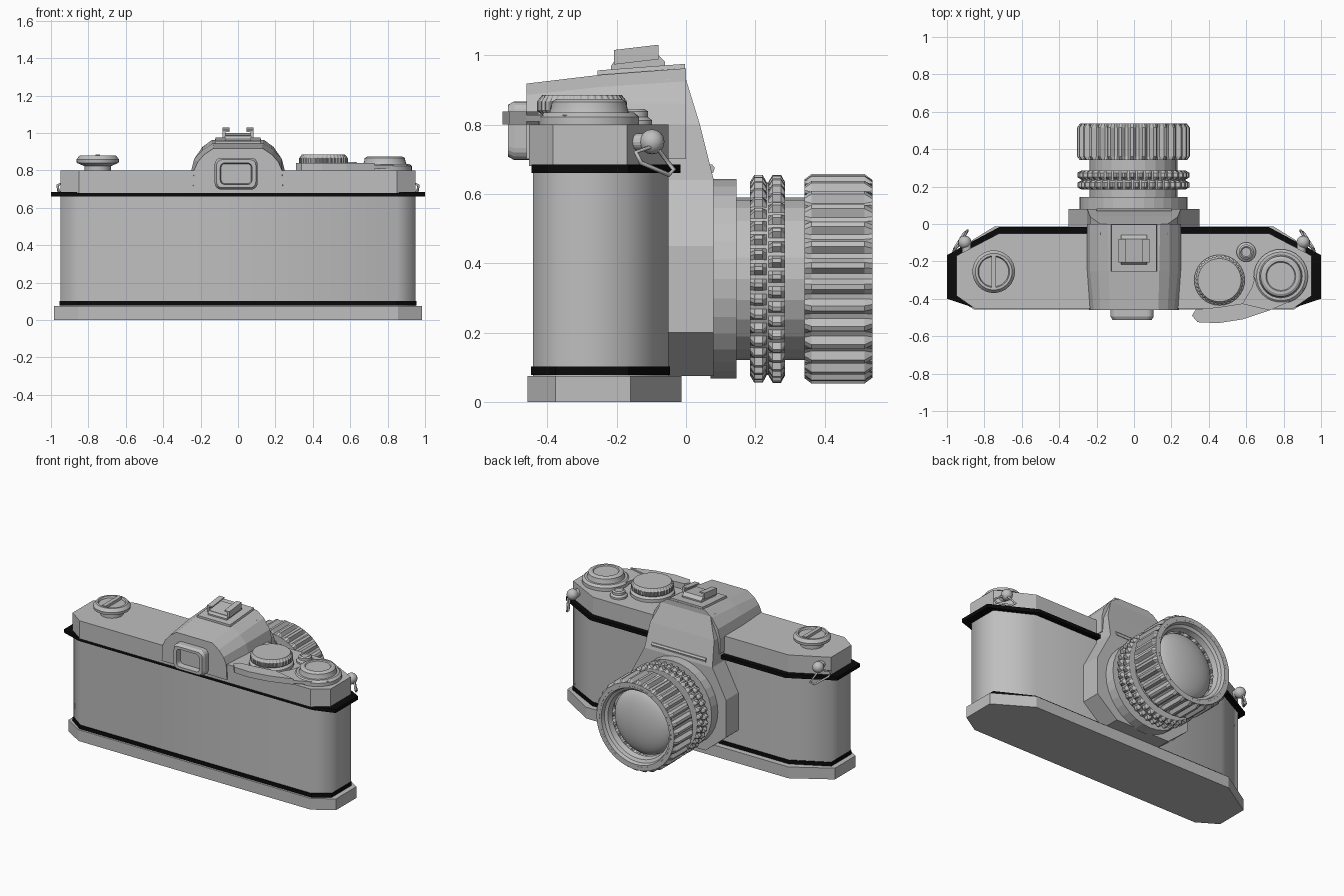
import bpy, bmesh, math

if "Cube" in bpy.data.objects:
    bpy.data.objects.remove(bpy.data.objects["Cube"])


def material(name, c):
    m = bpy.data.materials.new(name)
    m.diffuse_color = (c[0], c[1], c[2], 1)
    m.use_nodes = True
    m.node_tree.nodes["Principled BSDF"].inputs["Base Color"].default_value = m.diffuse_color
    return m


GREY = material("grey", (0.52, 0.52, 0.52))
BLACK = material("black", (0.003, 0.003, 0.003))


def finish(name, bm, mat=GREY, smooth=None):
    bmesh.ops.remove_doubles(bm, verts=bm.verts, dist=1e-5)
    bmesh.ops.recalc_face_normals(bm, faces=bm.faces)
    me = bpy.data.meshes.new(name)
    bm.to_mesh(me)
    bm.free()
    me.materials.append(mat)
    ob = bpy.data.objects.new(name, me)
    bpy.context.collection.objects.link(ob)
    if smooth:
        bpy.ops.object.select_all(action='DESELECT')
        ob.select_set(True)
        bpy.context.view_layer.objects.active = ob
        bpy.ops.object.shade_smooth_by_angle(angle=math.radians(smooth))
    return ob


def loft(name, rings, mat=GREY, smooth=None):
    """Skin equal-length closed rings and cap both ends."""
    bm = bmesh.new()
    vs = [[bm.verts.new(p) for p in r] for r in rings]
    n = len(vs[0])
    for a, b in zip(vs, vs[1:]):
        for i in range(n):
            j = (i + 1) % n
            bm.faces.new((a[i], a[j], b[j], b[i]))
    bm.faces.new(vs[0])
    bm.faces.new(vs[-1])
    return finish(name, bm, mat, smooth)


def prism(name, pts, z0, z1, mat=GREY, smooth=None):
    return loft(name, [[(x, y, z) for x, y in pts] for z in (z0, z1)], mat, smooth)


def lathe(name, prof, centre, axis='Z', segs=32, teeth=0, depth=0.0, phase=0, smooth=None):
    """Spin (radius, height) points; a third value of 1 marks knurled points."""
    bm = bmesh.new()
    if teeth:
        segs = teeth * 4
    rings = []
    for p in prof:
        ring = []
        for i in range(segs):
            a = 2 * math.pi * i / segs
            r = p[0]
            if teeth and len(p) > 2 and (i + phase) % 4 < 2:
                r -= depth
            u, v = r * math.cos(a), r * math.sin(a)
            q = (u, v, p[1]) if axis == 'Z' else (u, p[1], v)
            ring.append(bm.verts.new([q[k] + centre[k] for k in range(3)]))
        rings.append(ring)
    for a, b in zip(rings, rings[1:]):
        for i in range(segs):
            j = (i + 1) % segs
            bm.faces.new((a[i], a[j], b[j], b[i]))
    return finish(name, bm, GREY, smooth)


def outline(w, yb, yf, bx=0.10, by=0.07, fx=0.23, fy=0.12):
    half = [(w - bx, yb), (w, yb + by), (w, yf - fy), (w - fx, yf)]
    return half + [(-x, y) for x, y in reversed(half)]


# body slabs
prism("base_plate", outline(0.985, -0.457, -0.013, 0.13, 0.08, 0.24, 0.147), 0, 0.075)
prism("body", outline(0.95, -0.442, -0.05), 0.07, 0.67, smooth=70)
prism("lower_trim", outline(0.954, -0.447, -0.046), 0.077, 0.102, BLACK)
prism("upper_trim", outline(1.0, -0.446, -0.016, 0.14, 0.046, 0.28, 0.15), 0.66, 0.684, BLACK)
prism("top_plate", outline(0.95, -0.453, -0.05), 0.68, 0.80)

# mirror box with angled sides and sloping nose
box = [(0.075, 0.20, 0.08), (0.20, 0.35, 0.08), (0.45, 0.35, 0.08),
       (0.64, 0.25, 0.08), (0.80, 0.235, 0.04), (0.93, 0.18, 0.0)]
loft("mirror_box", [[(-h, -0.06, z), (h, -0.06, z), (h, y, z), (-h, y, z)] for z, h, y in box])
loft("nose_lip", [[(-h, y - 0.03, z), (h, y - 0.03, z), (h, y, z), (-h, y, z)]
                  for z, h, y in [(0.66, 0.20, 0.078), (0.675, 0.20, 0.083), (0.685, 0.20, 0.075)]])


# viewfinder hump, lofted back to front
def section(y, half):
    return [(x, y, z) for x, z in half] + [(-x, y, z) for x, z in reversed(half)]


loft("viewfinder_hump", [
    section(-0.46, [(0.24, 0.70), (0.235, 0.80), (0.215, 0.845), (0.18, 0.885), (0.13, 0.918)]),
    section(-0.25, [(0.25, 0.70), (0.25, 0.80), (0.235, 0.86), (0.19, 0.908), (0.135, 0.943)]),
    section(0.0, [(0.25, 0.70), (0.25, 0.80), (0.235, 0.86), (0.19, 0.925), (0.14, 0.962)])])
loft("roof_plate", [section(-0.255, [(0.125, 0.93), (0.12, 0.956)]),
                    section(-0.003, [(0.125, 0.95), (0.12, 0.975)])])

# accessory shoe
loft("shoe_foot", [section(-0.217, [(0.07, 0.95), (0.07, 0.968)]),
                   section(-0.205, [(0.07, 0.95), (0.07, 0.985)]),
                   section(-0.08, [(0.07, 0.96), (0.07, 1.0)]),
                   section(-0.06, [(0.07, 0.96), (0.07, 0.98)])])
rail = [(0.082, 0.0), (0.082, 0.042), (0.045, 0.042), (0.045, 0.033), (0.068, 0.033), (0.068, 0.012)]
loft("accessory_shoe", [section(y, [(x, z + b) for x, z in rail])
                        for y, b in [(-0.207, 0.973), (-0.08, 0.988)]])


# eyepiece frame with recessed window
def rounded(hx, hz, r, y):
    pts = []
    for k, (sx, sz) in enumerate([(1, 1), (-1, 1), (-1, -1), (1, -1)]):
        for t in range(5):
            a = math.pi / 2 * (k + t / 4)
            pts.append((-0.01 + sx * (hx - r) + r * math.cos(a), y,
                        0.782 + sz * (hz - r) + r * math.sin(a)))
    return pts


loft("eyepiece", [rounded(0.115, 0.085, 0.035, -0.44), rounded(0.115, 0.085, 0.035, -0.495),
                  rounded(0.105, 0.075, 0.03, -0.513), rounded(0.085, 0.058, 0.025, -0.513),
                  rounded(0.08, 0.053, 0.02, -0.475)])

# lens
LC = (-0.003, 0, 0.355)
lathe("lens_mount", [(0, 0.07), (0.288, 0.07), (0.288, 0.145), (0, 0.145)], LC, 'Y')
lathe("lens_barrel", [(0, 0.14), (0.235, 0.14), (0.235, 0.36), (0, 0.36)], LC, 'Y', 24)
lathe("aperture_ring_core", [(0.2, 0.19), (0.278, 0.19), (0.278, 0.28), (0.2, 0.28)], LC, 'Y', 40)
for i, y in enumerate((0.185, 0.238)):
    lathe("aperture_grip_%d" % (i + 1),
          [(0.2, y), (0.28, y), (0.30, y + 0.012, 1), (0.30, y + 0.036, 1), (0.28, y + 0.047), (0.2, y + 0.047)],
          LC, 'Y', teeth=40, depth=0.018, phase=2 * i)
lathe("focus_ring",
      [(0.2, 0.342), (0.275, 0.342), (0.287, 0.342), (0.302, 0.362, 1), (0.302, 0.515, 1),
       (0.285, 0.538), (0.262, 0.538), (0.255, 0.525)], LC, 'Y', teeth=30, depth=0.022)
lathe("lens_front_rim", [(0.262, 0.538), (0.25, 0.538), (0.243, 0.515), (0.225, 0.505), (0.215, 0.47)],
      LC, 'Y', 48, smooth=30)
dome = [(0.217 * math.sin(t * math.pi / 16), 0.425 + 0.075 * math.cos(t * math.pi / 16)) for t in range(9)]
lathe("front_glass", [(r, y + 0.01) for r, y in dome], LC, 'Y', 48, smooth=60)

# rewind knob and crank
RW = (-0.75, -0.255, 0.80)
lathe("rewind_knob", [(0, -0.01), (0.07, -0.01), (0.07, 0.022), (0.112, 0.04), (0.114, 0.058),
                      (0.098, 0.078), (0.085, 0.078), (0.08, 0.066), (0, 0.066)], RW, smooth=30)
prism("rewind_crank", [(-0.763, -0.34), (-0.737, -0.34), (-0.737, -0.17), (-0.763, -0.17)], 0.86, 0.884)

# shutter dial
SD = (0.457, -0.30, 0.80)
lathe("dial_collar", [(0, -0.01), (0.135, -0.01), (0.135, 0.02), (0.115, 0.035), (0, 0.035)], SD, smooth=30)
lathe("shutter_dial", [(0, 0.03), (0.118, 0.03), (0.13, 0.04, 1), (0.13, 0.066, 1), (0.115, 0.085), (0, 0.085)],
      SD, teeth=36, depth=0.006)

# advance lever and its pivot
lever = [(0.31, -0.49), (0.33, -0.457), (0.45, -0.445), (0.58, -0.425), (0.63, -0.34), (0.66, -0.24),
         (0.90, -0.27), (0.91, -0.35), (0.82, -0.42), (0.73, -0.46), (0.58, -0.51), (0.45, -0.53), (0.34, -0.525)]
prism("advance_lever", lever, 0.808, 0.828)
prism("lever_grip", [lever[i] for i in (0, 1, 2, 3, 9, 10, 11, 12)], 0.80, 0.838)
lathe("lever_pivot", [(0, -0.01), (0.145, -0.01), (0.145, 0.022), (0.13, 0.035), (0.115, 0.035), (0.11, 0.05),
                      (0.108, 0.065), (0.095, 0.073), (0.08, 0.073), (0.075, 0.067), (0, 0.067)],
      (0.785, -0.28, 0.80), smooth=30)

# shutter button
lathe("shutter_button", [(0, -0.01), (0.052, -0.01), (0.052, 0.012), (0.04, 0.022), (0.04, 0.038),
                         (0.03, 0.045), (0.024, 0.04), (0, 0.04)], (0.60, -0.15, 0.80), smooth=30)

# strap lugs and wire rings on both sides
for side, s in (("right", 1), ("left", -1)):
    ball = [(0.036 * math.sin(t * math.pi / 8), -0.036 * math.cos(t * math.pi / 8)) for t in range(9)]
    lathe("strap_lug_" + side, ball, (s * 0.905, -0.098, 0.75), segs=16, smooth=60)
    lathe("lug_post_" + side, [(0, -0.18), (0.024, -0.18), (0.024, -0.09), (0, -0.09)],
          (s * 0.895, 0, 0.75), 'Y', 16)
    cu = bpy.data.curves.new("wire", 'CURVE')
    cu.dimensions = '3D'
    cu.bevel_depth = 0.007
    cu.bevel_resolution = 1
    sp = cu.splines.new('POLY')
    path = [(0.965, -0.145, 0.72), (0.96, -0.13, 0.69), (0.91, -0.05, 0.655), (0.89, -0.035, 0.67), (0.92, -0.09, 0.74)]
    sp.points.add(len(path) - 1)
    for pt, (x, y, z) in zip(sp.points, path):
        pt.co = (s * x, y, z, 1)
    sp.use_cyclic_u = True
    wire = bpy.data.objects.new("wire", cu)
    bpy.context.collection.objects.link(wire)
    bpy.context.view_layer.update()
    bm = bmesh.new()
    me = bpy.data.meshes.new_from_object(wire.evaluated_get(bpy.context.evaluated_depsgraph_get()))
    bm.from_mesh(me)
    bpy.data.meshes.remove(me)
    bpy.data.objects.remove(wire)
    finish("strap_ring_" + side, bm)
